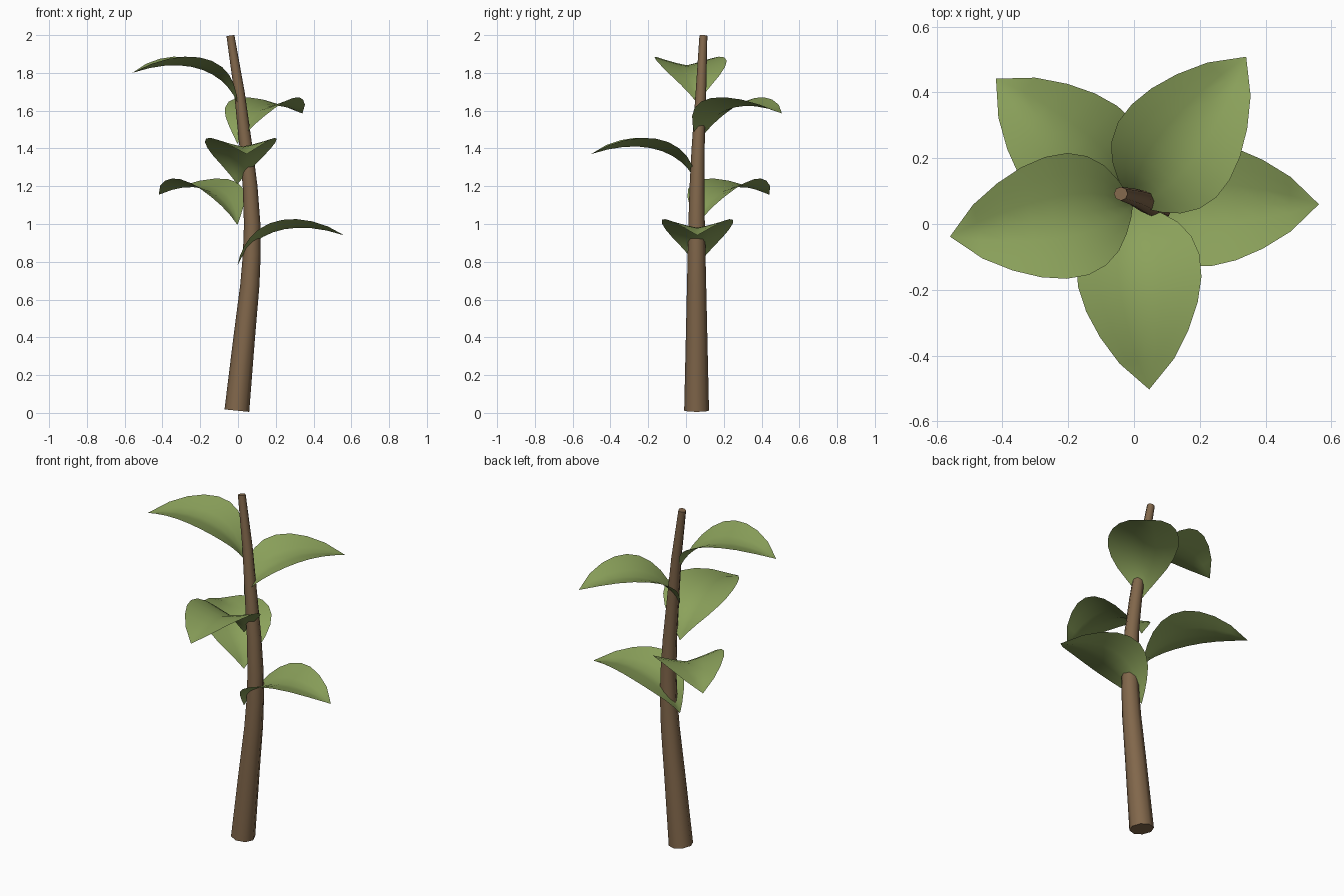
import bpy, bmesh, math
from mathutils import Vector, Matrix

cube = bpy.data.objects.get("Cube")
if cube:
    bpy.data.objects.remove(cube, do_unlink=True)


def material(name, color):
    mat = bpy.data.materials.new(name)
    mat.use_nodes = True
    mat.diffuse_color = color
    mat.node_tree.nodes["Principled BSDF"].inputs["Base Color"].default_value = color
    return mat


def add_object(name, bm, mat):
    mesh = bpy.data.meshes.new(name)
    bm.to_mesh(mesh)
    bm.free()
    mesh.materials.append(mat)
    obj = bpy.data.objects.new(name, mesh)
    bpy.context.collection.objects.link(obj)
    return obj


def bezier(points, t):
    while len(points) > 1:
        points = [a.lerp(b, t) for a, b in zip(points, points[1:])]
    return points[0]


def bridge(bm, a, b, closed=False):
    n = len(a)
    for i in range(n if closed else n - 1):
        j = (i + 1) % n
        bm.faces.new((a[i], a[j], b[j], b[i]))


bark = material("bark_brown", (0.22, 0.135, 0.07, 1))
green = material("leaf_green", (0.26, 0.36, 0.105, 1))

# Stem: tapered octagonal tube swept along a gently bent path
SIDES = 8
path = [Vector(p) for p in (
    (-0.006, 0.056, 0.012), (0.033, 0.056, 0.4), (0.063, 0.056, 0.68),
    (0.073, 0.056, 0.84), (0.075, 0.056, 1.0), (0.064, 0.058, 1.2),
    (0.043, 0.064, 1.4), (0.007, 0.079, 1.7), (-0.04, 0.092, 1.997))]
bm = bmesh.new()
rings = []
for i, p in enumerate(path):
    tangent = (path[min(i + 1, len(path) - 1)] - path[max(i - 1, 0)]).normalized()
    side = Vector((0, 1, 0)).cross(tangent).normalized()
    depth = tangent.cross(side)
    radius = 0.066 - 0.0225 * p.z
    ring = []
    for k in range(SIDES):
        a = math.tau * k / SIDES
        ring.append(bm.verts.new(p + radius * (side * math.cos(a) + depth * math.sin(a))))
    rings.append(ring)
for a, b in zip(rings, rings[1:]):
    bridge(bm, a, b, closed=True)
bm.faces.new(rings[0][::-1])
bm.faces.new(rings[-1])
stem = add_object("stem", bm, bark)
bpy.ops.object.select_all(action='DESELECT')
stem.select_set(True)
bpy.context.view_layer.objects.active = stem
bpy.ops.object.shade_smooth_by_angle(angle=math.radians(50))

# Leaf: arching midrib, folded upward toward both edges
midrib = [Vector(p) for p in ((0, 0, 0), (0.06, 0, 0.15), (0.25, 0, 0.265), (0.565, 0, 0.16))]
half_widths = (0, 0.04, 0.085, 0.132, 0.168, 0.188, 0.188, 0.17, 0.135, 0.083, 0)
COLUMNS = 3
FOLD = 0.27


def leaf(name, location, angle):
    bm = bmesh.new()
    rows = []
    for i, width in enumerate(half_widths):
        t = i / (len(half_widths) - 1)
        p = bezier(midrib, t)
        tangent = (bezier(midrib, t + 0.01) - bezier(midrib, t - 0.01)).normalized()
        normal = tangent.cross(Vector((0, 1, 0)))
        row = []
        for c in range(-COLUMNS, COLUMNS + 1):
            v = c / COLUMNS
            lift = FOLD * width * abs(v) ** 1.2
            row.append(bm.verts.new(p + Vector((0, v * width, 0)) + normal * lift))
        rows.append(row)
    for a, b in zip(rows, rows[1:]):
        bridge(bm, b, a)
    # Collapse the pointed ends and make the upper side face up
    bmesh.ops.remove_doubles(bm, verts=bm.verts, dist=0.0001)
    for f in bm.faces:
        f.normal_update()
        f.smooth = True
        if f.normal.z < 0:
            f.normal_flip()
    bm.transform(Matrix.Translation(location) @ Matrix.Rotation(angle, 4, 'Z'))
    return add_object(name, bm, green)


# Five leaves climb the stem in a golden-angle spiral
for n in range(5):
    leaf(f"leaf_{n + 1}", Vector((-0.003, 0.06, 0.78 + 0.215 * n)), math.radians(137.5 * n))
